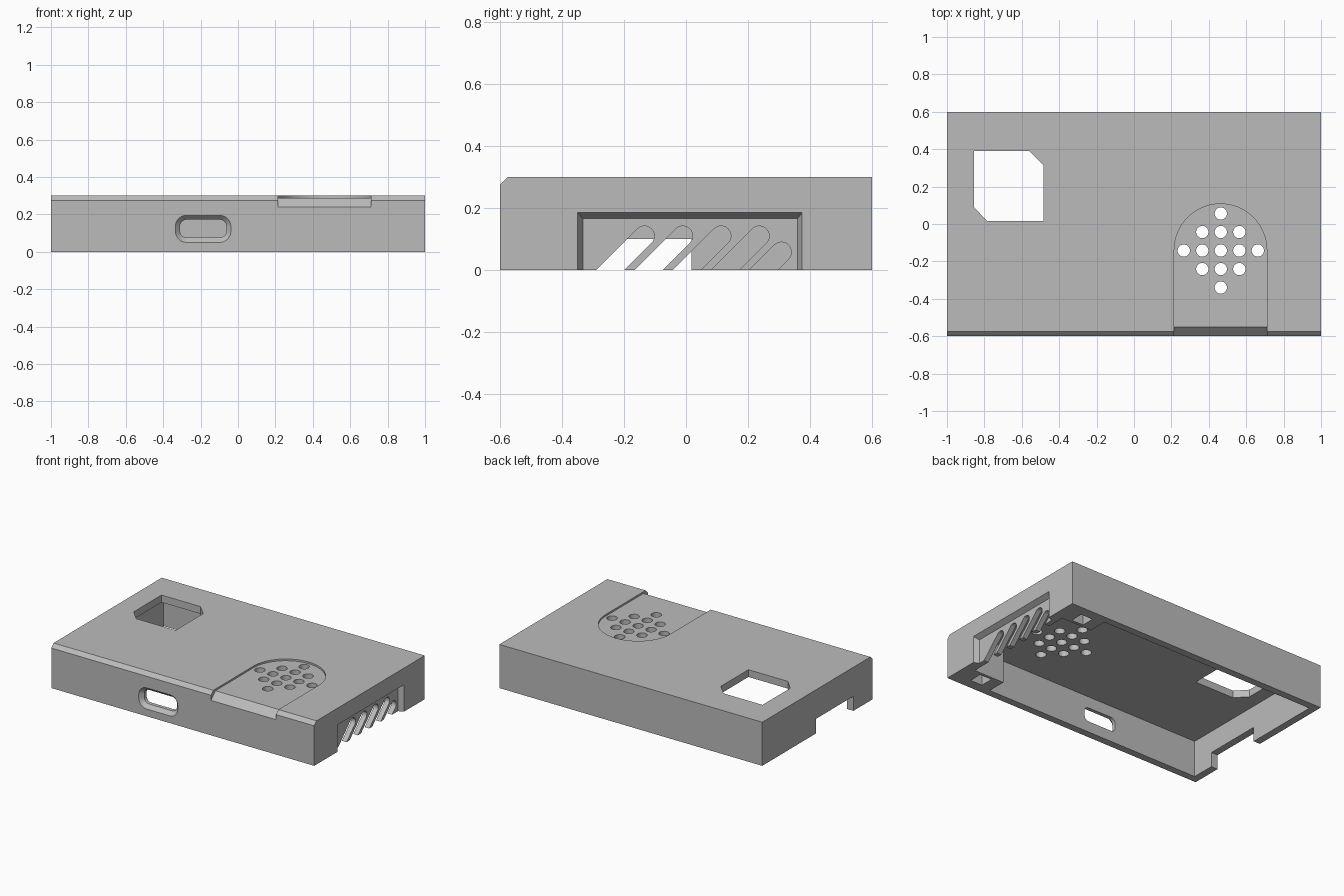
import bpy, bmesh, math
from mathutils import Vector

if "Cube" in bpy.data.objects:
    bpy.data.objects.remove(bpy.data.objects["Cube"])

grey = bpy.data.materials.new("light_grey")
grey.diffuse_color = (0.5, 0.5, 0.5, 1)
grey.use_nodes = True
grey.node_tree.nodes["Principled BSDF"].inputs["Base Color"].default_value = grey.diffuse_color

# Map a 2D outline point plus a depth onto the chosen axis
AXES = {
    "x": lambda u, v, d: Vector((d, u, v)),   # outline in y, z
    "y": lambda u, v, d: Vector((u, d, v)),   # outline in x, z
    "z": lambda u, v, d: Vector((u, v, d)),   # outline in x, y
}


def loft(name, axis, sections):
    """Closed solid through (depth, outline) sections."""
    bm = bmesh.new()
    rings = [[bm.verts.new(AXES[axis](u, v, d)) for u, v in pts] for d, pts in sections]
    n = len(rings[0])
    bm.faces.new(rings[0])
    bm.faces.new(rings[-1])
    for a, b in zip(rings, rings[1:]):
        for i in range(n):
            j = (i + 1) % n
            bm.faces.new((a[i], a[j], b[j], b[i]))
    bmesh.ops.recalc_face_normals(bm, faces=bm.faces)
    mesh = bpy.data.meshes.new(name)
    bm.to_mesh(mesh)
    bm.free()
    ob = bpy.data.objects.new(name, mesh)
    bpy.context.collection.objects.link(ob)
    mesh.materials.append(grey)
    return ob


def prism(name, axis, pts, lo, hi):
    return loft(name, axis, [(lo, pts), (hi, pts)])


def rect(u0, u1, v0, v1):
    return [(u0, v0), (u1, v0), (u1, v1), (u0, v1)]


def arc(cu, cv, r, a0, a1, n):
    return [(cu + r * math.cos(math.radians(a0 + (a1 - a0) * i / n)),
             cv + r * math.sin(math.radians(a0 + (a1 - a0) * i / n))) for i in range(n + 1)]


def round_rect(u0, u1, v0, v1, r):
    return (arc(u1 - r, v1 - r, r, 0, 90, 8) + arc(u0 + r, v1 - r, r, 90, 180, 8)
            + arc(u0 + r, v0 + r, r, 180, 270, 8) + arc(u1 - r, v0 + r, r, 270, 360, 8))


# Case body with a bevelled top front edge
body = prism("case_shell", "x",
             [(-0.6, 0), (0.6, 0), (0.6, 0.3), (-0.575, 0.3), (-0.6, 0.275)], -1, 1)
cutters = []

# Open underside, leaving a solid post in both right corners
cutters.append(prism("cavity", "z", [
    (-0.95, -0.55), (0.70, -0.55), (0.70, -0.42), (0.93, -0.42),
    (0.93, 0.42), (0.70, 0.42), (0.70, 0.55), (-0.95, 0.55)], -0.1, 0.25))

# Square sockets in the posts
for y in (-0.485, 0.485):
    cutters.append(prism("post_socket", "z", rect(0.78, 0.87, y - 0.045, y + 0.045), -0.1, 0.2))

# Window in the lid with two clipped corners
cutters.append(prism("lid_window", "z", [
    (-0.855, 0.09), (-0.785, 0.015), (-0.485, 0.015),
    (-0.485, 0.315), (-0.56, 0.39), (-0.855, 0.39)], 0.2, 0.4))

# Shallow arched panel in the lid with its own front bevel
cutters.append(prism("arch_panel", "z",
                     arc(0.4625, -0.14, 0.2475, 0, 180, 32) + [(0.215, -0.7), (0.71, -0.7)],
                     0.288, 0.4))
cutters.append(prism("panel_bevel", "x", [(-0.66, 0.18), (-0.50, 0.34), (-0.66, 0.34)],
                     0.215, 0.71))

# Diamond of round vent holes
for i in range(-2, 3):
    for j in range(-2, 3):
        if abs(i) + abs(j) <= 2:
            ring = arc(0.464 + 0.099 * i, -0.142 + 0.099 * j, 0.033, 0, 345, 23)
            cutters.append(prism("vent_hole", "z", ring, 0.2, 0.4))

# Rounded front port with a flared mouth
mouth = round_rect(-0.335, -0.038, 0.05, 0.195, 0.06)
throat = round_rect(-0.31, -0.062, 0.075, 0.172, 0.036)
cutters.append(loft("front_port", "y", [
    (-0.7, mouth), (-0.6, mouth), (-0.575, throat), (-0.5, throat)]))

# Flared recess in the right side
wide, tight = rect(-0.35, 0.375, -0.1, 0.185), rect(-0.333, 0.36, -0.1, 0.166)
cutters.append(loft("side_recess", "x", [(1.1, wide), (1, wide), (0.965, tight)]))

# Slanted slots through the recess wall
for k in range(5):
    y0, z_end = -0.244 + 0.1235 * k, 0.11 if k < 4 else 0.058
    pts = (arc(y0 + z_end, z_end, 0.032, -45, 135, 12)
           + arc(y0 - 0.1, -0.1, 0.032, 135, 315, 12))
    cutters.append(prism("side_slot", "x", pts, 0.9, 1.1))

# Notch in the left side
cutters.append(prism("left_notch", "x", rect(-0.39, 0.017, -0.1, 0.1), -1.1, -0.9))

# Apply every cut, then drop the cutters
for c in cutters:
    m = body.modifiers.new(c.name, "BOOLEAN")
    m.operation, m.solver, m.object = "DIFFERENCE", "EXACT", c
deps = bpy.context.evaluated_depsgraph_get()
result = bpy.data.meshes.new_from_object(body.evaluated_get(deps))
body.modifiers.clear()
body.data = result
for c in cutters:
    bpy.data.objects.remove(c, do_unlink=True)
bpy.context.view_layer.objects.active = body
body.select_set(True)
bpy.ops.object.shade_smooth_by_angle(angle=math.radians(30))
